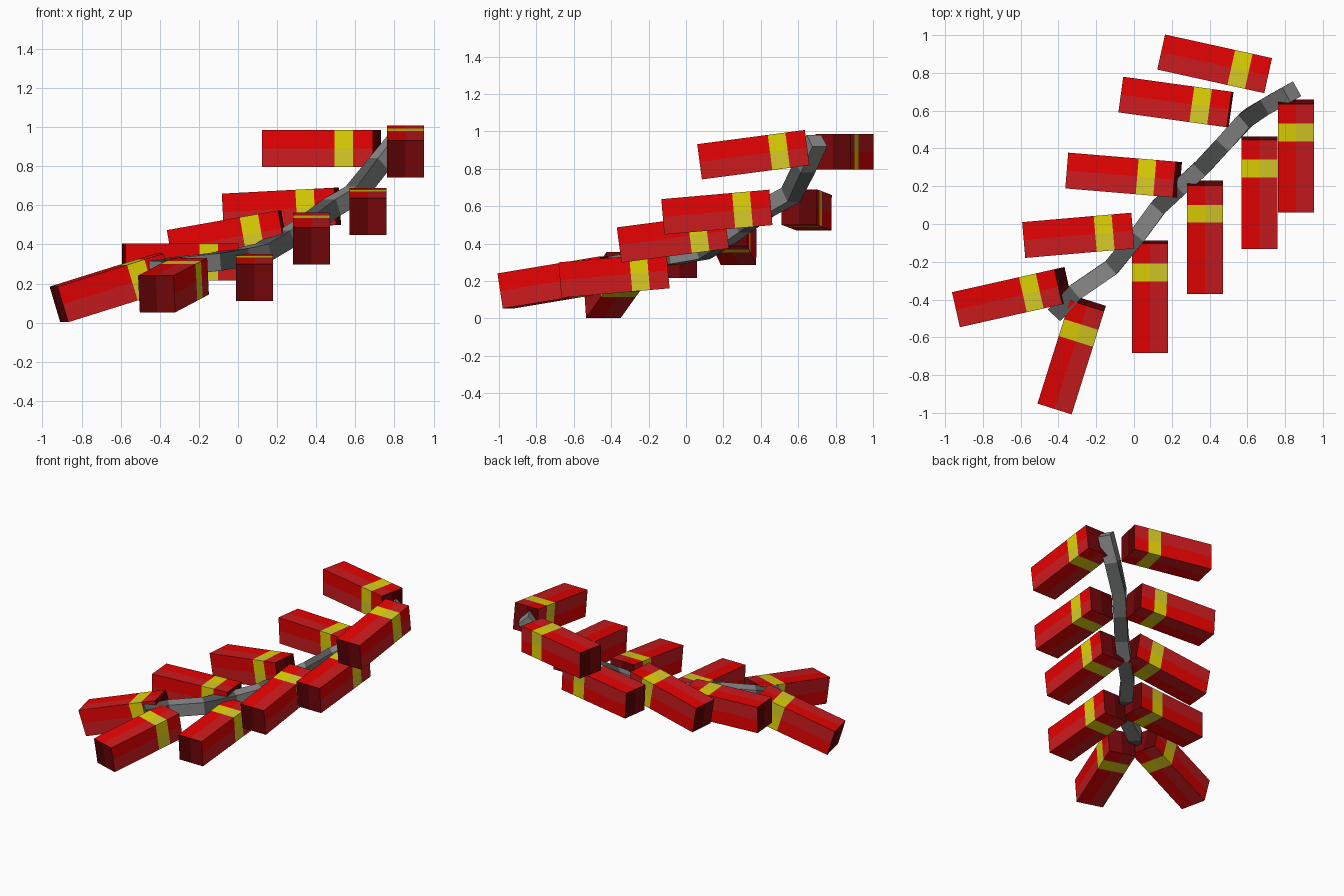
import bpy, bmesh, math
from mathutils import Vector, Matrix

if "Cube" in bpy.data.objects:
    bpy.data.objects.remove(bpy.data.objects["Cube"])


def mat(name, rgb):
    m = bpy.data.materials.new(name)
    m.diffuse_color = (*rgb, 1)
    m.use_nodes = True
    m.node_tree.nodes["Principled BSDF"].inputs["Base Color"].default_value = m.diffuse_color
    return m


RED = mat("bright_red", (0.82, 0.0005, 0.0005))
PALE = mat("pale_red", (0.60, 0.011, 0.013))
DARK = mat("dark_red", (0.11, 0.0005, 0.001))
CAP = mat("cap_red", (0.19, 0.002, 0.003))
YEL = mat("yellow", (0.76, 0.66, 0.001))
PYEL = mat("pale_yellow", (0.68, 0.60, 0.02))
GREY = mat("fuse_grey", (0.26, 0.26, 0.26))
DGREY = mat("fuse_dark_grey", (0.10, 0.105, 0.105))


def finish(bm, name, mats):
    bmesh.ops.recalc_face_normals(bm, faces=bm.faces[:])
    me = bpy.data.meshes.new(name)
    bm.to_mesh(me)
    bm.free()
    for m in mats:
        me.materials.append(m)
    ob = bpy.data.objects.new(name, me)
    bpy.context.collection.objects.link(ob)
    return ob


H, L = 0.095, 0.58
RING = [(-H, H), (0, H), (H, H), (H, 0), (H, -H), (0, -H), (-H, -H), (-H, 0)]


def cracker(name, centre, heading, pitch):
    """Square tube; heading is the horizontal direction to the fuse end."""
    bm = bmesh.new()
    stations = [-L / 2, L / 2 - 0.20, L / 2 - 0.105, L / 2]
    rings = [[bm.verts.new((x, y, z)) for x, z in RING] for y in stations]
    # sides: each face is half bright, half pale, with a yellow band
    for s in range(3):
        for i in range(8):
            j = (i + 1) % 8
            f = bm.faces.new((rings[s][i], rings[s][j], rings[s + 1][j], rings[s + 1][i]))
            f.material_index = (4 if s == 1 else 0) + i % 2
    # end caps in two halves
    for r in (rings[0], rings[-1]):
        bm.faces.new((r[1], r[2], r[3], r[4], r[5])).material_index = 3
        bm.faces.new((r[5], r[6], r[7], r[0], r[1])).material_index = 2
    ob = finish(bm, name, [RED, PALE, DARK, CAP, YEL, PYEL])
    h = Vector((*heading, 0)).normalized()
    p = math.radians(pitch)
    f = h * math.cos(p) + Vector((0, 0, math.sin(p)))
    side = f.cross(Vector((0, 0, 1))).normalized()
    rot = Matrix((side, f, side.cross(f))).transposed().to_4x4()
    ob.matrix_world = Matrix.Translation(centre) @ rot


# right row, top to bottom
right = [((0.857, 0.36, 0.875), (0, 1), 7.5), ((0.665, 0.165, 0.568), (0, 1), 5),
         ((0.375, -0.07, 0.43), (0, 1), 7.5), ((0.085, -0.385, 0.23), (0, 1), 5),
         ((-0.33, -0.692, 0.192), (0.175, 0.555), 9)]
# left row, top to bottom
left = [((0.427, 0.848, 0.89), (0.567, -0.125), 0), ((0.222, 0.645, 0.58), (0.58, -0.08), 3),
        ((-0.055, 0.258, 0.43), (0.6, -0.05), 10), ((-0.295, -0.06, 0.31), (0.58, 0.05), 0),
        ((-0.645, -0.387, 0.178), (0.58, 0.13), 17)]
for side_name, row in (("right", right), ("left", left)):
    for n, (c, d, p) in enumerate(row, 1):
        cracker(f"{side_name}_cracker_{n}", c, d, p)

# fuse: four-sided sweep, segments alternate between two greys
path = [Vector(p) for p in (
    (0.835, 0.70, 0.95), (0.72, 0.635, 0.81), (0.60, 0.56, 0.66), (0.48, 0.43, 0.59),
    (0.36, 0.30, 0.50), (0.25, 0.20, 0.43), (0.13, 0.09, 0.36), (0.02, -0.06, 0.335),
    (-0.12, -0.23, 0.31), (-0.31, -0.36, 0.29), (-0.42, -0.48, 0.27))]
bm = bmesh.new()
rings = []
for i, p in enumerate(path):
    t = (path[min(i + 1, len(path) - 1)] - path[max(i - 1, 0)]).normalized()
    a = t.cross(Vector((0, 0, 1))).normalized()
    b = a.cross(t)
    rings.append([bm.verts.new(p + (a * u + b * v) * 0.045)
                  for u, v in ((1, 1), (-1, 1), (-1, -1), (1, -1))])
for s in range(len(path) - 1):
    for i in range(4):
        j = (i + 1) % 4
        f = bm.faces.new((rings[s][i], rings[s][j], rings[s + 1][j], rings[s + 1][i]))
        f.material_index = s % 2
bm.faces.new(rings[0])
bm.faces.new(rings[-1])
finish(bm, "fuse", [GREY, DGREY])
